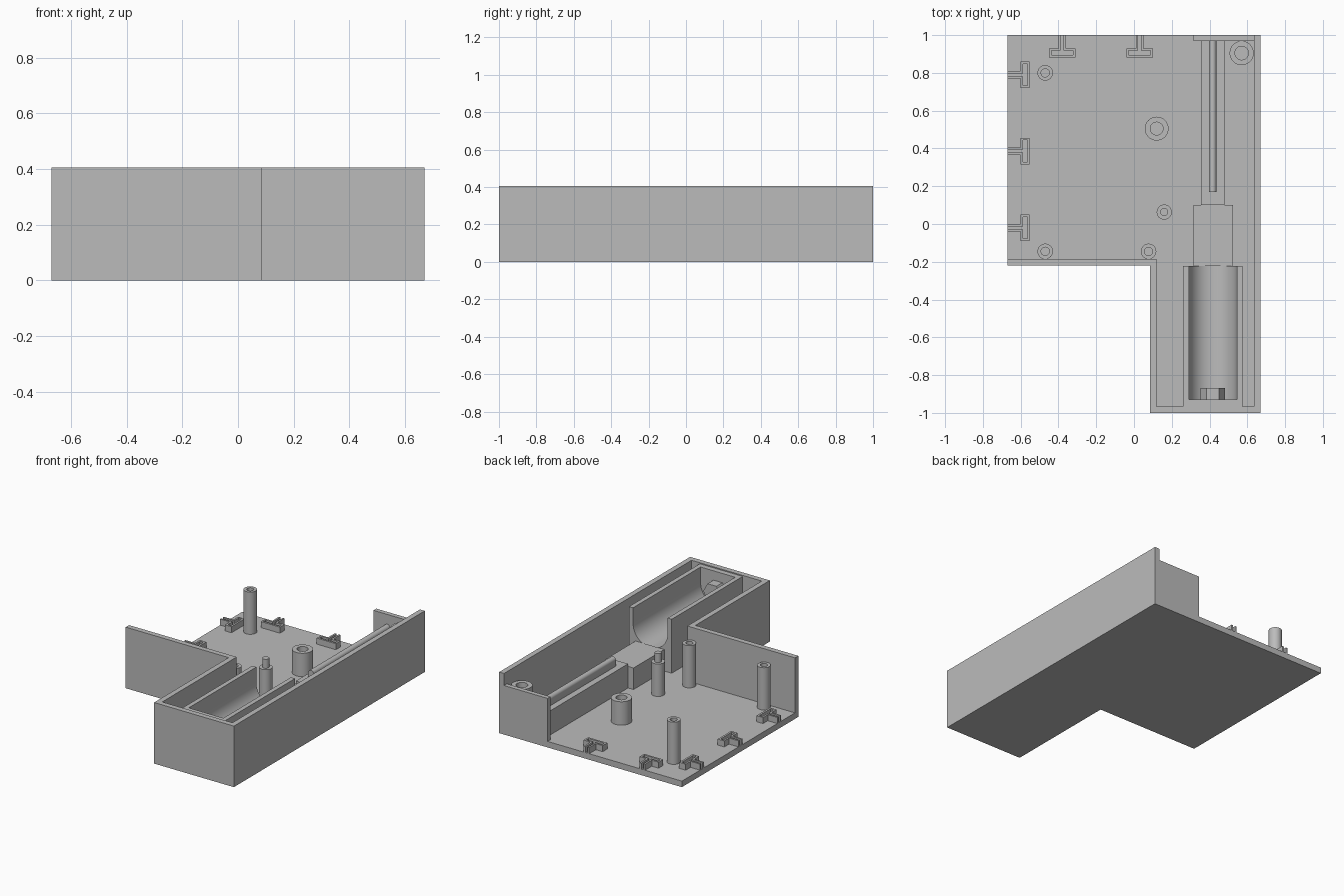
import bpy, bmesh, math

cube = bpy.data.objects.get("Cube")
if cube:
    bpy.data.objects.remove(cube, do_unlink=True)

grey = bpy.data.materials.new("plain grey")
grey.use_nodes = True
tone = (0.5, 0.5, 0.5, 1)
grey.diffuse_color = tone
grey.node_tree.nodes["Principled BSDF"].inputs["Base Color"].default_value = tone

FLOOR, TOP, RIB = 0.04, 0.405, 0.398


def finish(name, bm, smooth=False):
    bmesh.ops.recalc_face_normals(bm, faces=bm.faces)
    mesh = bpy.data.meshes.new(name)
    bm.to_mesh(mesh)
    bm.free()
    mesh.materials.append(grey)
    obj = bpy.data.objects.new(name, mesh)
    bpy.context.collection.objects.link(obj)
    if smooth:
        bpy.ops.object.select_all(action='DESELECT')
        obj.select_set(True)
        bpy.context.view_layer.objects.active = obj
        bpy.ops.object.shade_smooth_by_angle(angle=math.radians(35))
    return obj


def add_prism(bm, points, lo, hi, axis='z'):
    """Extrude an outline: (x, y) along z, or (x, z) along y."""
    place = (lambda a, b: (a, b, lo)) if axis == 'z' else (lambda a, b: (a, lo, b))
    face = bm.faces.new([bm.verts.new(place(a, b)) for a, b in points])
    ext = bmesh.ops.extrude_face_region(bm, geom=[face])
    step = (0, 0, hi - lo) if axis == 'z' else (0, hi - lo, 0)
    verts = [g for g in ext["geom"] if isinstance(g, bmesh.types.BMVert)]
    bmesh.ops.translate(bm, verts=verts, vec=step)


def prism(name, points, lo, hi, axis='z', smooth=False):
    bm = bmesh.new()
    add_prism(bm, points, lo, hi, axis)
    return finish(name, bm, smooth)


def rect(x0, x1, y0, y1):
    return [(x0, y0), (x1, y0), (x1, y1), (x0, y1)]


def arc(cx, cz, r, start, end, n):
    steps = [math.radians(start + (end - start) * i / n) for i in range(n + 1)]
    return [(cx + r * math.cos(a), cz + r * math.sin(a)) for a in steps]


def lathe(name, x, y, profile, sides=32):
    """Spin a (radius, height) profile about a vertical axis."""
    bm = bmesh.new()
    verts = [bm.verts.new((x + r, y, z)) for r, z in profile]
    edges = [bm.edges.new(pair) for pair in zip(verts, verts[1:])]
    bmesh.ops.spin(bm, geom=verts + edges, cent=(x, y, 0), axis=(0, 0, 1),
                   angle=math.tau, steps=sides, use_duplicate=False)
    bmesh.ops.remove_doubles(bm, verts=bm.verts, dist=0.0001)
    return finish(name, bm, smooth=True)


# L-shaped floor and the outer wall
outline = [(-.67, -.22), (.085, -.22), (.085, -1), (.67, -1), (.67, 1)]
prism("floor_plate", outline + [(-.67, 1)], 0, FLOOR)
inner = [(.635, 1), (.635, -.965), (.12, -.965), (.12, -.185), (-.67, -.185)]
prism("outer_wall", outline + inner, FLOOR, TOP)
prism("back_wall", rect(.315, .635, .97, 1), FLOOR, .325)

# Cradle with a round-bottomed channel, closed at the front end
CX = 0.417
channel = arc(CX, .295, .127, 180, 360, 28)
cradle = [(.26, FLOOR), (.26, RIB), (.29, RIB)] + channel
cradle += [(.544, RIB), (.574, RIB), (.574, FLOOR)]
prism("cradle", cradle, -.93, -.222, 'y', smooth=True)
prism("cradle_end", rect(.26, .574, FLOOR, RIB), -.965, -.93, 'y')
prism("hex_stop", arc(CX, .28, .065, 0, 300, 5), -.93, -.868, 'y')

# Stepped support and guide rail behind the cradle
prism("wide_support", rect(.315, .525, -.222, .1), FLOOR, .183)
prism("narrow_support", rect(.355, .48, .1, .97), FLOOR, .2)
rail = [(.396, .2)] + arc(.416, .24, .02, 180, 0, 14) + [(.436, .2)]
prism("guide_rail", rail, .17, .97, 'y', smooth=True)


# Hollow screw posts
def post(name, x, y, r, bore, top):
    lathe(name, x, y, [(r, FLOOR), (r, top), (bore, top), (bore, FLOOR)])


post("back_left_post", -.47, .8, .041, .022, .32)
post("front_left_post", -.47, -.145, .041, .022, .32)
post("front_right_post", .077, -.145, .041, .022, .32)
post("middle_boss", .12, .505, .063, .034, .195)
post("corner_boss", .57, .905, .064, .036, .31)

# Solid post with a locating pin
lathe("pin_post", .16, .063, [(.04, FLOOR), (.04, .255), (.021, .255), (.021, .315), (0, .315)])


# T-shaped slots along the open edges, drawn from the edge inward
def clip(name, to_world):
    bm = bmesh.new()
    walls = [rect(.105, .118, -.07, .07)]
    for s in (-1, 1):
        walls.append(rect(0, .07, s * .008, s * .02))
        walls.append(rect(.07, .082, s * .008, s * .07))
        walls.append(rect(.082, .105, s * .058, s * .07))
    for wall in walls:
        add_prism(bm, [to_world(d, t) for d, t in wall], FLOOR, .08)
    finish(name, bm)


for i, y in enumerate((.79, .386, -.02)):
    clip(f"side_clip_{i + 1}", lambda d, t, y=y: (-.67 + d, y + t))
for i, x in enumerate((-.38, .03)):
    clip(f"back_clip_{i + 1}", lambda d, t, x=x: (x + t, 1 - d))
